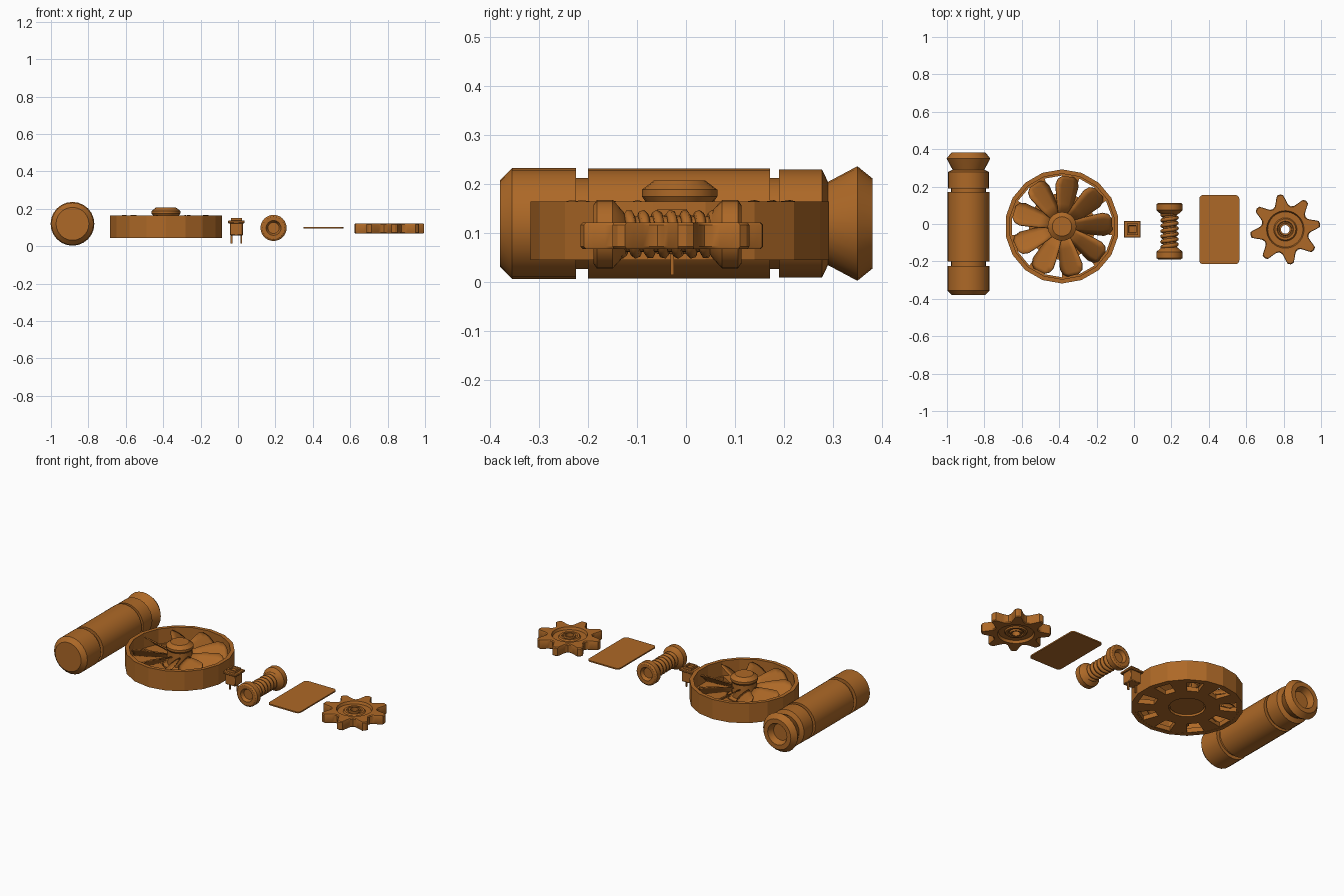
import bpy, bmesh, math
from mathutils import Matrix

if "Cube" in bpy.data.objects:
    bpy.data.objects.remove(bpy.data.objects["Cube"], do_unlink=True)

copper = bpy.data.materials.new("copper_brown")
copper.use_nodes = True
COLOUR = (0.42, 0.14, 0.02, 1)
copper.diffuse_color = COLOUR
copper.node_tree.nodes["Principled BSDF"].inputs["Base Color"].default_value = COLOUR
parts = []
ALONG_Y = -math.pi / 2


def finish(bm, name, loc=(0, 0, 0), tilt=0):
    bmesh.ops.remove_doubles(bm, verts=bm.verts, dist=1e-5)
    bmesh.ops.recalc_face_normals(bm, faces=bm.faces)
    me = bpy.data.meshes.new(name)
    bm.to_mesh(me)
    bm.free()
    me.materials.append(copper)
    ob = bpy.data.objects.new(name, me)
    ob.location = loc
    ob.rotation_euler.x = tilt
    bpy.context.collection.objects.link(ob)
    parts.append(ob)
    return ob


def loft(name, rings, loc=(0, 0, 0), tilt=0, closed=False):
    """Skin a list of point rings with quads."""
    bm = bmesh.new()
    vs = [[bm.verts.new(p) for p in ring] for ring in rings]
    if closed:
        vs.append(vs[0])
    n = len(vs[0])
    for a, b in zip(vs, vs[1:]):
        for i in range(n):
            j = (i + 1) % n
            bm.faces.new((a[i], a[j], b[j], b[i]))
    return finish(bm, name, loc, tilt)


def circle(r, z, n, start=0.0):
    return [(r * math.cos(start + math.tau * i / n), r * math.sin(start + math.tau * i / n), z)
            for i in range(n)]


def lathe(name, profile, n, loc, tilt=0, closed=False, start=0.0):
    return loft(name, [circle(r, z, n, start) for r, z in profile], loc, tilt, closed)


def box(name, size, loc, bevel=0):
    bm = bmesh.new()
    bmesh.ops.create_cube(bm, size=1, matrix=Matrix.Diagonal((*size, 1)))
    ob = finish(bm, name, loc)
    if bevel:
        ob.modifiers.new("bevel", "BEVEL").width = bevel
    return ob


# Canister lying along y, with grooves and a flared, recessed back end
lathe("canister", [
    (0, -.38), (.088, -.38), (.113, -.355), (.113, -.225), (.093, -.225), (.093, -.2),
    (.112, -.2), (.112, .172), (.093, .172), (.093, .19), (.11, .19), (.11, .278),
    (.085, .29), (.117, .35), (.092, .381), (.065, .381), (.05, .345), (0, .345)],
    24, (-.885, 0, .12), ALONG_Y)

# Fan housing: faceted wall and a floor with windows
FAN = (-.385, -.013, 0)
SIDES = 18
lathe("fan_wall", [(.305, .045), (.305, .165), (.282, .165), (.282, .045)],
      SIDES, FAN, closed=True, start=math.pi / 2)
bm = bmesh.new()
floor = [[bm.verts.new(p) for p in circle(r, .06, SIDES, math.pi / 2)] for r in (.1, .18, .272, .3)]
for band, (a, b) in enumerate(zip(floor, floor[1:])):
    for i in range(SIDES):
        if band == 1 and i % 2 == 0:
            continue
        j = (i + 1) % SIDES
        bm.faces.new((a[i], a[j], b[j], b[i]))
fan_floor = finish(bm, "fan_floor", FAN)
thick = fan_floor.modifiers.new("thickness", "SOLIDIFY")
thick.thickness, thick.offset = .028, 0

# Fan hub and pitched blades
lathe("fan_hub", [(0, .055), (.094, .055), (.094, .075), (.07, .08), (.07, .165), (.077, .175),
                  (.077, .189), (.052, .208), (0, .208)], 20, FAN)
bm = bmesh.new()
stations = [(.06, .028), (.12, .042), (.17, .052), (.22, .06), (.25, .052), (.268, .03)]
for k in range(9):
    turn = Matrix.Rotation(math.radians(83 + 40 * k), 3, "Z")
    rows = []
    for r, half in stations:
        row = []
        for t in (-1, -.5, 0, .5, 1):
            v = bm.verts.new((r, half * t, .114 + .85 * half * t + .006 * (1 - t * t)))
            v.co = turn @ v.co
            row.append(v)
        rows.append(row)
    for a, b in zip(rows, rows[1:]):
        for i in range(4):
            bm.faces.new((a[i], b[i], b[i + 1], a[i + 1]))
blades = finish(bm, "fan_blades", FAN)
thick = blades.modifiers.new("thickness", "SOLIDIFY")
thick.thickness, thick.offset = .007, 0

# Small push switch with two pins
SX, SY = -.009, -.028
box("switch_body", (.07, .07, .07), (SX, SY, .093), .004)
box("switch_collar", (.09, .09, .014), (SX, SY, .13), .003)
cap = [(.042, .135), (.042, .15), (.028, .15), (.026, .139), (0, .139)]
lathe("switch_cap", cap, 4, (SX, SY, 0), start=math.pi / 4)
for side, x in (("right", -.026), ("left", .026)):
    box(side + "_switch_pin", (.009, .007, .055), (SX + x, SY, .042))

# Spool with two flanges and a coil wound around the core
SPOOL = (.19, -.038, .098)
half = [(0, .132), (.03, .132), (.04, .151), (.06, .151), (.07, .144), (.07, .112),
        (.063, .105), (.046, .09), (.036, .085)]
lathe("spool", half + [(r, -z) for r, z in reversed(half)], 24, SPOOL, ALONG_Y)
curve = bpy.data.curves.new("coil_path", "CURVE")
curve.dimensions = "3D"
curve.bevel_depth, curve.bevel_resolution = .011, 1
curve.use_fill_caps = True
path = curve.splines.new("POLY")
TURNS, STEPS = 7, 16
path.points.add(TURNS * STEPS)
for i, p in enumerate(path.points):
    a = math.tau * i / STEPS
    p.co = (.039 * math.cos(a), .039 * math.sin(a), -.1 + .2 * i / (TURNS * STEPS), 1)
curve.materials.append(copper)
coil = bpy.data.objects.new("coil", curve)
coil.location = SPOOL
coil.rotation_euler.x = ALONG_Y
bpy.context.collection.objects.link(coil)

# Thin plate with rounded corners
outline = []
for q, (sx, sy) in enumerate(((1, 1), (-1, 1), (-1, -1), (1, -1))):
    for s in range(5):
        a = math.pi / 2 * (q + s / 4)
        outline.append((sx * .086 + .021 * math.cos(a), sy * .164 + .021 * math.sin(a), 0))
bm = bmesh.new()
face = bm.faces.new([bm.verts.new(p) for p in outline])
top = bmesh.ops.extrude_face_region(bm, geom=[face])
bmesh.ops.translate(bm, vec=(0, 0, .008),
                    verts=[g for g in top["geom"] if isinstance(g, bmesh.types.BMVert)])
finish(bm, "flat_plate", (.456, -.03, .095))

# Toothed wheel with a recessed face, raised hub and through hole
tooth = [(-16, .133), (-12, .146), (-8, .167), (-5, .185), (0, .189), (5, .185),
         (8, .167), (12, .146), (16, .133), (22.5, .127)]
teeth = [(math.radians(9 + 45 * k + d), r) for k in range(8) for d, r in tooth]


def gear_ring(z, radius=None, inset=0):
    return [((radius or r - inset) * math.cos(a), (radius or r - inset) * math.sin(a), z)
            for a, r in teeth]


inner = [(.1, .027), (.094, .012), (.062, .012), (.056, .02), (.044, .02),
         (.04, .014), (.034, .014), (.032, .024), (.023, .024)]
upper = [gear_ring(.022), gear_ring(.027, inset=.005)] + [gear_ring(z, r) for r, z in inner]
lower = [[(x, y, -z) for x, y, z in ring] for ring in reversed(upper)]
loft("toothed_wheel", upper + lower, (.809, -.029, .095), closed=True)

# Smooth shading with crisp edges
bpy.ops.object.select_all(action="DESELECT")
for ob in parts:
    ob.select_set(True)
bpy.context.view_layer.objects.active = parts[0]
bpy.ops.object.shade_smooth_by_angle(angle=math.radians(30))
for name in ("fan_wall", "fan_floor"):
    bpy.data.objects[name].data.shade_flat()
